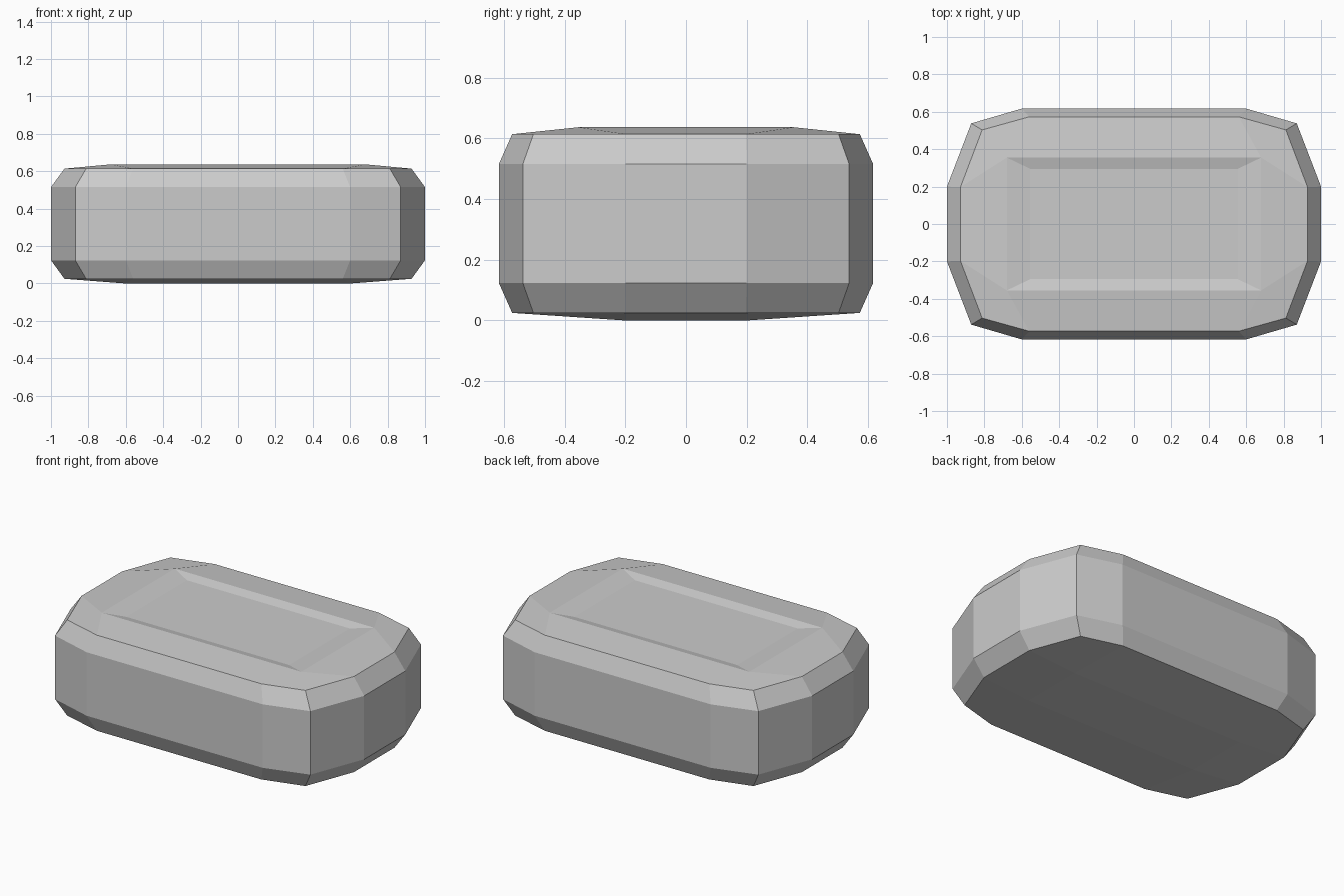
import bpy, bmesh

if "Cube" in bpy.data.objects:
    bpy.data.objects.remove(bpy.data.objects["Cube"])


def ring(bm, corner, z):
    """12-sided outline mirrored from three points of one quarter."""
    (a, b, c) = corner
    pts = [a, b, c]
    pts += [(-x, y) for x, y in reversed(pts)]
    pts += [(-x, -y) for x, y in pts]
    return [bm.verts.new((x, y, z)) for x, y in pts]


def rect(bm, x, y, z):
    return [bm.verts.new((sx * x, sy * y, z))
            for sx, sy in ((1, 1), (-1, 1), (-1, -1), (1, -1))]


def bridge(bm, lower, upper):
    n = len(lower)
    for i in range(n):
        j = (i + 1) % n
        bm.faces.new((lower[i], lower[j], upper[j], upper[i]))


def cap(bm, outline, inner):
    """Join a 12-point outline to a rectangle: corner quads and side quads."""
    for k in range(4):
        p = [outline[(3 * k + i) % 12] for i in range(4)]
        bm.faces.new((p[0], p[1], p[2], inner[k]))
        bm.faces.new((p[2], p[3], inner[(k + 1) % 4], inner[k]))


bm = bmesh.new()
wide = [(1.0, 0.2), (0.87, 0.538), (0.6, 0.617)]
narrow = [(0.928, 0.197), (0.812, 0.503), (0.56, 0.573)]

# Side walls with chamfers above and below
rings = [ring(bm, p, z) for p, z in
         ((narrow, 0.025), (wide, 0.124), (wide, 0.515), (narrow, 0.614))]
for lower, upper in zip(rings, rings[1:]):
    bridge(bm, lower, upper)

# Slightly domed underside
base = rect(bm, 0.6, 0.2, 0.0)
cap(bm, rings[0], base)
bm.faces.new(base)

# Top rim with shallow recessed panel
rim = rect(bm, 0.68, 0.355, 0.637)
panel = rect(bm, 0.555, 0.295, 0.622)
cap(bm, rings[3], rim)
bridge(bm, rim, panel)
bm.faces.new(panel)

bmesh.ops.recalc_face_normals(bm, faces=bm.faces)
mesh = bpy.data.meshes.new("rounded_block")
bm.to_mesh(mesh)
bm.free()
bpy.context.collection.objects.link(bpy.data.objects.new("rounded_block", mesh))
